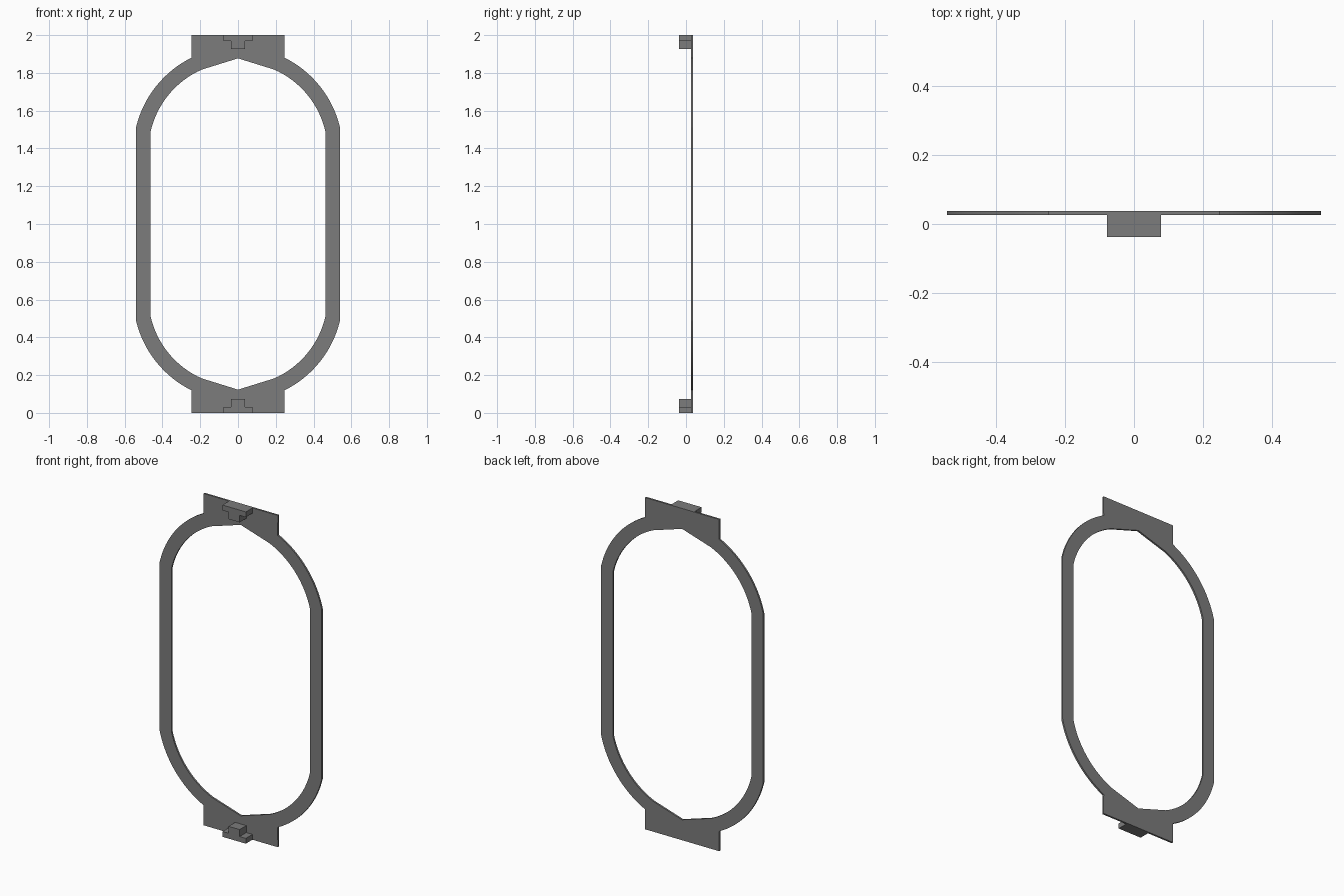
import bpy, bmesh, math

if "Cube" in bpy.data.objects:
    bpy.data.objects.remove(bpy.data.objects["Cube"])

grey = bpy.data.materials.new("mid_grey")
grey.diffuse_color = (0.2, 0.2, 0.2, 1)
grey.use_nodes = True
grey.node_tree.nodes["Principled BSDF"].inputs["Base Color"].default_value = grey.diffuse_color

FRONT, PLATE_FRONT, BACK = -0.037, 0.026, 0.037
ARC_Z = 1.383  # height of the centre shared by the inner and outer arcs


def arc(radius, start, end, steps=16):
    angles = [math.radians(start + (end - start) * i / steps) for i in range(steps + 1)]
    return [(radius * math.cos(a), ARC_Z + radius * math.sin(a)) for a in angles]


def mirror_loop(quarter):
    """Closed x/z loop from its upper right quarter, ordered right to centre."""
    left = [(-x, z) for x, z in reversed(quarter) if x > 0]
    top = quarter + left
    return top + [(x, 2 - z) for x, z in reversed(top)]


def extrude_outline(name, loops, y0, y1):
    """Fill x/z loops (later ones are holes) and extrude them from y0 to y1."""
    curve = bpy.data.curves.new(name, 'CURVE')
    curve.dimensions = '2D'
    curve.fill_mode = 'BOTH'
    curve.extrude = (y1 - y0) / 2
    for loop in loops:
        spline = curve.splines.new('POLY')
        spline.points.add(len(loop) - 1)
        for point, (x, z) in zip(spline.points, loop):
            point.co = (x, z, 0, 1)
        spline.use_cyclic_u = True
    obj = bpy.data.objects.new(name, curve)
    bpy.context.collection.objects.link(obj)
    obj.rotation_euler.x = math.pi / 2
    obj.location.y = (y0 + y1) / 2
    bpy.ops.object.select_all(action='DESELECT')
    obj.select_set(True)
    bpy.context.view_layer.objects.active = obj
    bpy.ops.object.convert(target='MESH')
    obj = bpy.context.object
    bpy.ops.object.transform_apply(location=True, rotation=True, scale=True)
    bm = bmesh.new()
    bm.from_mesh(obj.data)
    bmesh.ops.remove_doubles(bm, verts=bm.verts, dist=1e-5)
    bmesh.ops.recalc_face_normals(bm, faces=bm.faces)
    bm.to_mesh(obj.data)
    bm.free()
    obj.name = name
    obj.data.materials.clear()
    obj.data.materials.append(grey)
    bpy.ops.object.shade_smooth_by_angle(angle=math.radians(12))
    return obj


# Flat ring with a square tab at each end and a pointed opening
outer = arc(0.555, 13.3, 63.6) + [(0.247, 2.0)]
inner = arc(0.475, 13.3, 66) + [(0, 1.877)]
extrude_outline("ring_plate", [mirror_loop(outer), mirror_loop(inner)], PLATE_FRONT, BACK)

# T-shaped lugs standing out from the front of the tabs
tee = [(-0.078, 2), (-0.078, 1.968), (-0.037, 1.968), (-0.037, 1.926),
       (0.037, 1.926), (0.037, 1.968), (0.078, 1.968), (0.078, 2)]
extrude_outline("top_lug", [tee], FRONT, PLATE_FRONT)
extrude_outline("bottom_lug", [[(x, 2 - z) for x, z in tee]], FRONT, PLATE_FRONT)
